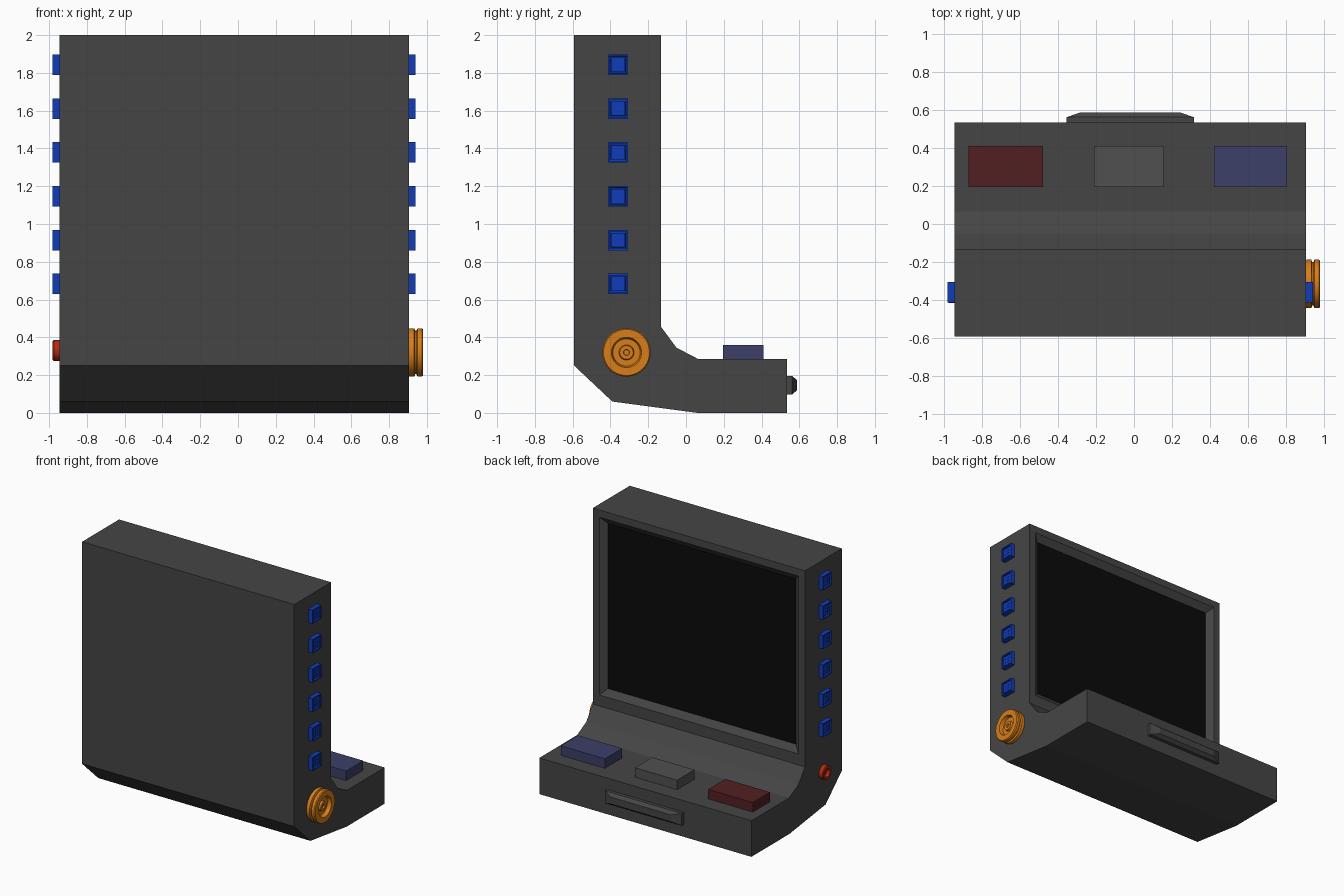
import bpy, bmesh, math
from mathutils import Vector

if "Cube" in bpy.data.objects:
    bpy.data.objects.remove(bpy.data.objects["Cube"])


def mat(name, r, g, b):
    m = bpy.data.materials.new(name)
    m.diffuse_color = (r, g, b, 1)
    m.use_nodes = True
    m.node_tree.nodes["Principled BSDF"].inputs["Base Color"].default_value = m.diffuse_color
    return m


CASE = mat("case_grey", .06, .06, .06)
SCREEN = mat("screen_black", .003, .003, .003)
BLUE = mat("blue", .005, .045, .48)
ORANGE = mat("orange", .68, .21, .01)
RED = mat("red", .45, .025, .006)


def finish(bm, name, *mats, smooth=False):
    bmesh.ops.recalc_face_normals(bm, faces=bm.faces[:])
    me = bpy.data.meshes.new(name)
    bm.to_mesh(me)
    bm.free()
    ob = bpy.data.objects.new(name, me)
    bpy.context.collection.objects.link(ob)
    for m in mats:
        me.materials.append(m)
    if smooth:
        bpy.ops.object.select_all(action='DESELECT')
        ob.select_set(True)
        bpy.context.view_layer.objects.active = ob
        bpy.ops.object.shade_smooth_by_angle(angle=math.radians(30))
    return ob


def add_box(bm, lo, hi):
    verts = bmesh.ops.create_cube(bm, size=1)["verts"]
    for v in verts:
        v.co = Vector([lo[i] if v.co[i] < 0 else hi[i] for i in range(3)])
    return list({f for v in verts for f in v.link_faces})


def lathe(name, profile, x, y, z, side, m):
    """Spin (radius, height) points about the x axis."""
    bm = bmesh.new()
    vs = [bm.verts.new((x + side * h, y, z + r)) for r, h in profile]
    edges = [bm.edges.new(p) for p in zip(vs, vs[1:])]
    bmesh.ops.spin(bm, geom=vs + edges, cent=(x, y, z), axis=(1, 0, 0),
                   angle=math.tau, steps=40, use_merge=False)
    bmesh.ops.remove_doubles(bm, verts=bm.verts[:], dist=1e-5)
    finish(bm, name, m, smooth=True)


X0, X1 = -.945, .905

# Case: bent side profile extruded across, with a bevelled screen recess
PROFILE = [(-.592, 2), (-.132, 2), (-.132, .455), (-.05, .345), (.065, .285),
           (.535, .285), (.535, 0), (.06, 0), (-.39, .06), (-.592, .25)]
bm = bmesh.new()
side = bm.faces.new([bm.verts.new((X0, y, z)) for y, z in PROFILE])
ext = bmesh.ops.extrude_face_region(bm, geom=[side])["geom"]
bmesh.ops.translate(bm, vec=(X1 - X0, 0, 0),
                    verts=[g for g in ext if isinstance(g, bmesh.types.BMVert)])
bmesh.ops.recalc_face_normals(bm, faces=bm.faces[:])
face = next(f for f in bm.faces
            if f.normal.y > .99 and abs(f.calc_center_median().y + .132) < .01)
bmesh.ops.inset_individual(bm, faces=[face], thickness=.08)
for v in face.verts:
    if v.co.z < 1:
        v.co.z += .03
bmesh.ops.inset_individual(bm, faces=[face], thickness=.07, depth=-.037)
face.material_index = 1
finish(bm, "case", CASE, SCREEN)

# Key blocks on the deck
for name, a, b, m in [("red_key", -.87, -.48, mat("dark_red", .085, .014, .016)),
                      ("grey_key", -.21, .157, mat("key_grey", .08, .08, .08)),
                      ("blue_key", .42, .805, mat("navy", .045, .05, .14))]:
    bm = bmesh.new()
    add_box(bm, (a, .195, .28), (b, .41, .36))
    finish(bm, name, m)

# Front grip: slab with tapered outer half
bm = bmesh.new()
faces = add_box(bm, (-.355, .53, .098), (.315, .562, .195))
bm.normal_update()
front = max(faces, key=lambda f: f.calc_center_median().y)
c = front.calc_center_median()
new = bmesh.ops.extrude_face_region(bm, geom=[front])["geom"]
for v in [g for g in new if isinstance(g, bmesh.types.BMVert)]:
    v.co = (c.x + (v.co.x - c.x) * .78, .588, c.z + (v.co.z - c.z) * .55)
bmesh.ops.delete(bm, geom=[front], context='FACES_ONLY')
finish(bm, "front_grip", CASE)

# Side sockets: square plate, sunken groove, raised centre with four pins
for s, x, label in [(-1, X0, "left"), (1, X1, "right")]:
    for i in range(6):
        z, y = .683 + i * .232, -.36
        bm = bmesh.new()
        xs = sorted((x - s * .005, x + s * .036))
        faces = add_box(bm, (xs[0], y - .054, z - .054), (xs[1], y + .054, z + .054))
        bmesh.ops.recalc_face_normals(bm, faces=bm.faces[:])
        f = max(faces, key=lambda q: s * q.calc_center_median().x)
        for t, d in [(.012, 0), (.001, -.018), (.009, 0), (.001, .012)]:
            bmesh.ops.inset_individual(bm, faces=[f], thickness=t, depth=d)
        px = sorted((x + s * .028, x + s * .034))
        for dy in (-.013, .013):
            for dz in (-.013, .013):
                add_box(bm, (px[0], y + dy - .005, z + dz - .005),
                        (px[1], y + dy + .005, z + dz + .005))
        finish(bm, f"{label}_socket_{i + 1}", BLUE)

# Grooved dial on the right, small round jack on the left
lathe("dial", [(0, -.005), (.122, -.005), (.128, .004), (.128, .028), (.115, .033),
               (.115, .040), (.128, .045), (.128, .068), (.122, .075), (.08, .075),
               (.072, .045), (.04, .045), (.036, .062), (.016, .062), (.014, .05),
               (0, .05)], X1, -.315, .32, 1, ORANGE)
lathe("jack", [(0, -.005), (.055, -.005), (.055, .03), (.049, .036), (.032, .036),
               (.028, .012), (0, .012)], X0, -.36, .33, -1, RED)
